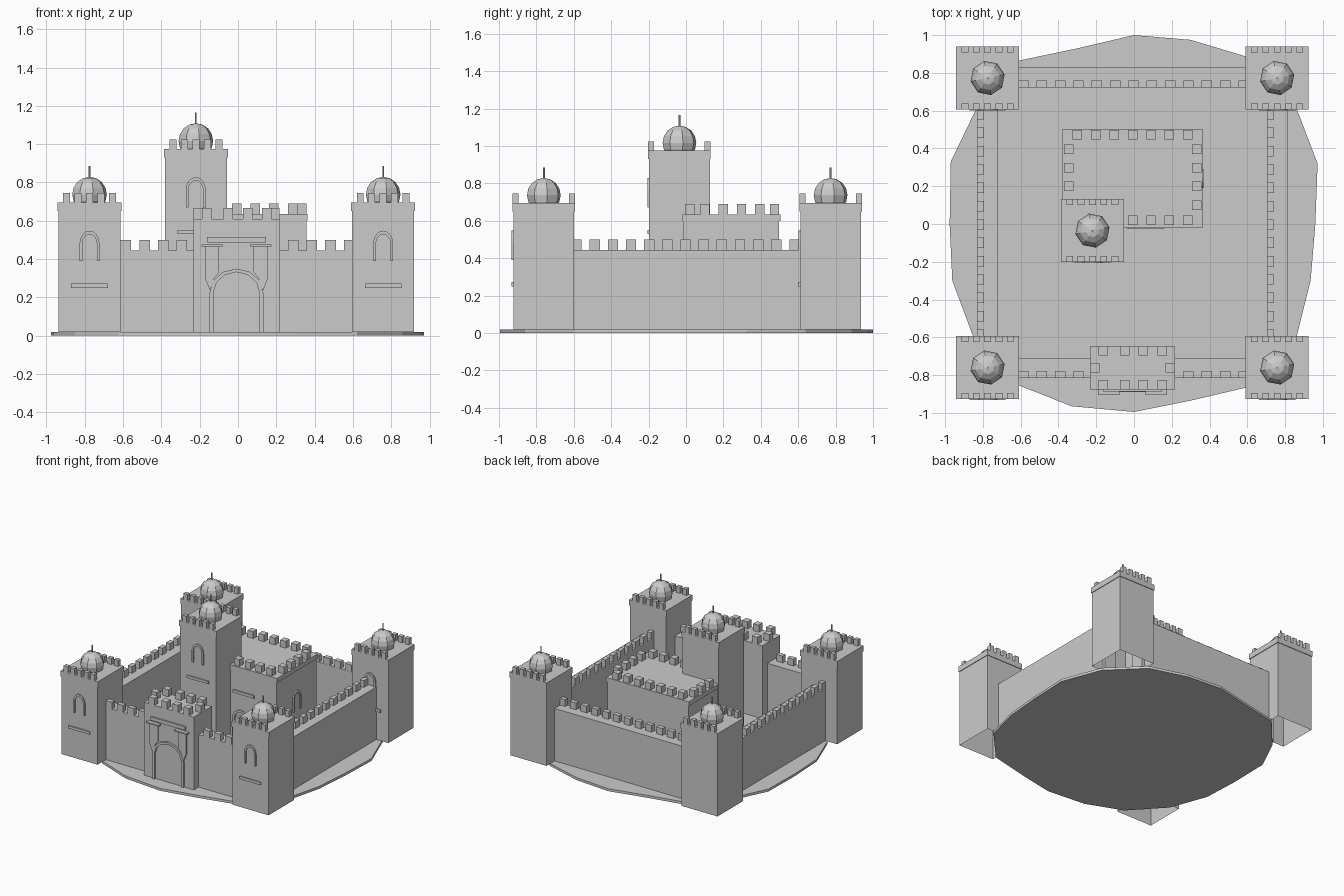
import bpy, bmesh, math
from mathutils import Matrix, Vector

if "Cube" in bpy.data.objects:
    bpy.data.objects.remove(bpy.data.objects["Cube"])

stone = bpy.data.materials.new("grey stone")
stone.diffuse_color = (0.6, 0.6, 0.6, 1)
stone.use_nodes = True
stone.node_tree.nodes["Principled BSDF"].inputs["Base Color"].default_value = stone.diffuse_color


def finish(name, bm):
    bmesh.ops.recalc_face_normals(bm, faces=bm.faces)
    me = bpy.data.meshes.new(name)
    bm.to_mesh(me)
    bm.free()
    me.materials.append(stone)
    ob = bpy.data.objects.new(name, me)
    bpy.context.collection.objects.link(ob)
    return ob


def add_box(bm, x0, x1, y0, y1, z0, z1, open_bottom=False):
    m = Matrix.Translation(((x0 + x1) / 2, (y0 + y1) / 2, (z0 + z1) / 2))
    m = m @ Matrix.Diagonal((x1 - x0, y1 - y0, z1 - z0, 1))
    vs = bmesh.ops.create_cube(bm, size=1, matrix=m)["verts"]
    if open_bottom:
        low = [f for f in {f for v in vs for f in v.link_faces} if f.normal.z < -0.9]
        bmesh.ops.delete(bm, geom=low, context="FACES_ONLY")


def box(name, *dims, **kw):
    bm = bmesh.new()
    add_box(bm, *dims, **kw)
    return finish(name, bm)


def merlons(name, centres, sx, sy, z0, z1):
    bm = bmesh.new()
    for x, y in centres:
        add_box(bm, x - sx / 2, x + sx / 2, y - sy / 2, y + sy / 2, z0, z1)
    return finish(name, bm)


def plate(name, pts, y, depth):
    """Extrude an outline in x, z forward from the wall at y."""
    bm = bmesh.new()
    face = bm.faces.new([bm.verts.new((x, y, z)) for x, z in pts])
    out = bmesh.ops.extrude_face_region(bm, geom=[face])["geom"]
    bmesh.ops.translate(bm, vec=(0, -depth, 0),
                        verts=[v for v in out if isinstance(v, bmesh.types.BMVert)])
    return finish(name, bm)


def arch(name, cx, y, z0, z1, half, band, depth, rise=1.0, n=8):
    """Raised arch band standing on two legs."""
    def line(r):
        top = z1 - half * rise
        arc = [(cx - r * math.cos(math.pi * i / n),
                top + r * rise * math.sin(math.pi * i / n)) for i in range(n + 1)]
        return [(cx - r, z0)] + arc + [(cx + r, z0)]
    return plate(name, line(half) + line(half - band)[::-1], y, depth)


def spaced(a, b, n):
    return [a + (b - a) * i / (n - 1) for i in range(n)]


def tower(name, cx, cy, top):
    h = 0.162
    box(name + "_body", cx - h, cx + h, cy - h, cy + h, 0.02, top - 0.045, open_bottom=True)
    r = h + 0.005
    box(name + "_rim", cx - r, cx + r, cy - r, cy + r, top - 0.045, top)
    merlons(name + "_merlons",
            [(cx + dx, cy + s * (r - 0.016)) for dx in spaced(-0.12, 0.12, 5) for s in (-1, 1)],
            0.036, 0.032, top, top + 0.05)
    # faceted dome, cut flat at the roof
    bm = bmesh.new()
    m = Matrix.Translation((cx, cy, top + 0.042)) @ Matrix.Rotation(0.2, 4, "Z")
    bmesh.ops.create_uvsphere(bm, u_segments=8, v_segments=8, radius=0.092, matrix=m)
    bmesh.ops.bisect_plane(bm, geom=bm.verts[:] + bm.edges[:] + bm.faces[:],
                           plane_co=(0, 0, top), plane_no=(0, 0, 1), clear_inner=True)
    finish(name + "_dome", bm)
    bm = bmesh.new()
    bmesh.ops.create_cone(bm, cap_ends=True, segments=6, radius1=0.005, radius2=0.005,
                          depth=0.07, matrix=Matrix.Translation((cx, cy, top + 0.155)))
    finish(name + "_spike", bm)
    # front window frame and ledge
    arch(name + "_window", cx, cy - h, top - 0.305, top - 0.147, 0.052, 0.014, 0.01, 1.3)
    box(name + "_ledge", cx - 0.096, cx + 0.096, cy - h - 0.01, cy - h,
        top - 0.445, top - 0.423)


# Ground slab with an uneven rim
rim = [(0, 1), (0.3, 0.975), (0.6, 0.885), (0.85, 0.64), (0.972, 0.32), (0.96, 0),
       (0.935, -0.3), (0.86, -0.6), (0.62, -0.86), (0.3, -0.935), (0, -0.995),
       (-0.33, -0.965), (-0.62, -0.85), (-0.85, -0.6), (-0.962, -0.3), (-0.976, 0),
       (-0.97, 0.33), (-0.84, 0.6), (-0.61, 0.865), (-0.3, 0.93)]
bm = bmesh.new()
slab = bm.faces.new([bm.verts.new((x, y, 0)) for x, y in rim])
up = bmesh.ops.extrude_face_region(bm, geom=[slab])["geom"]
bmesh.ops.translate(bm, vec=(0, 0, 0.02), verts=[v for v in up if isinstance(v, bmesh.types.BMVert)])
finish("ground_slab", bm)

# Corner towers and keep tower
for side, x in (("left", -0.775), ("right", 0.758)):
    for end, y in (("front", -0.76), ("back", 0.773)):
        tower(f"{end}_{side}_tower", x, y, 0.695)
tower("keep_tower", -0.22, -0.035, 0.975)

# Curtain walls with a row of merlons on one edge
WT = 0.445
row = spaced(-0.585, 0.58, 13)
for name, x0, x1, mx in (("left_wall", -0.83, -0.72, -0.812), ("right_wall", 0.705, 0.812, 0.723)):
    box(name, x0, x1, -0.62, 0.63, 0.02, WT)
    merlons(name + "_merlons", [(mx, y) for y in row], 0.036, 0.055, WT, 0.5)
for name, y0, y1, my in (("front_wall", -0.815, -0.71, -0.797), ("back_wall", 0.722, 0.83, 0.741)):
    box(name, -0.63, 0.62, y0, y1, 0.02, WT)
    xs = [x for x in row if name == "back_wall" or abs(x) > 0.24]
    merlons(name + "_merlons", [(x, my) for x in xs], 0.055, 0.036, WT, 0.5)

# Gatehouse
box("gatehouse", -0.232, 0.217, -0.875, -0.645, 0.02, 0.61)
gate = [(x, y) for x in (-0.163, -0.05, 0.05, 0.15) for y in (-0.85, -0.67)]
merlons("gatehouse_merlons", gate + [(-0.207, -0.76), (0.192, -0.76)], 0.05, 0.05, 0.61, 0.667)
gx, gy = -0.008, -0.875
arch("gate_arch", gx, gy, 0.02, 0.35, 0.14, 0.02, 0.014, 0.9, 6)
box("gate_sign", gx - 0.155, gx + 0.155, gy - 0.012, gy, 0.487, 0.516)
for s, side in ((-1, "left"), (1, "right")):
    # bracket beside the arch, carrying a small ledge
    pts = [(0.165, 0.465), (0.165, 0.30), (0.138, 0.235), (0.115, 0.30), (0.09, 0.33), (0.09, 0.465)]
    plate(side + "_gate_bracket", [(gx + s * x, z) for x, z in pts], gy, 0.012)
    xa, xb = sorted((gx + s * 0.07, gx + s * 0.183))
    box(side + "_gate_ledge", xa, xb, gy - 0.03, gy, 0.465, 0.476)

# Keep
box("keep", -0.372, 0.357, -0.015, 0.498, 0.02, 0.6)
box("keep_rim", -0.378, 0.363, -0.02, 0.504, 0.6, 0.635)
xs = spaced(-0.30, 0.285, 7)
ring = [(x, 0.473) for x in xs] + [(x, 0.02) for x in xs if x > -0.03]
ring += [(x, y) for x in (-0.345, 0.333) for y in (0.395, 0.297, 0.2, 0.1)]
merlons("keep_merlons", ring, 0.05, 0.05, 0.635, 0.69)
arch("keep_door", 0.04, -0.015, 0.02, 0.29, 0.075, 0.018, 0.012)
box("keep_front_ledge", -0.03, 0.16, -0.027, -0.015, 0.42, 0.442)
side = arch("keep_side_window", 0, 0, 0.28, 0.44, 0.05, 0.014, 0.01, 1.3)
side.data.transform(Matrix.Translation((0.357, 0.24, 0)) @ Matrix.Rotation(math.pi / 2, 4, "Z"))
